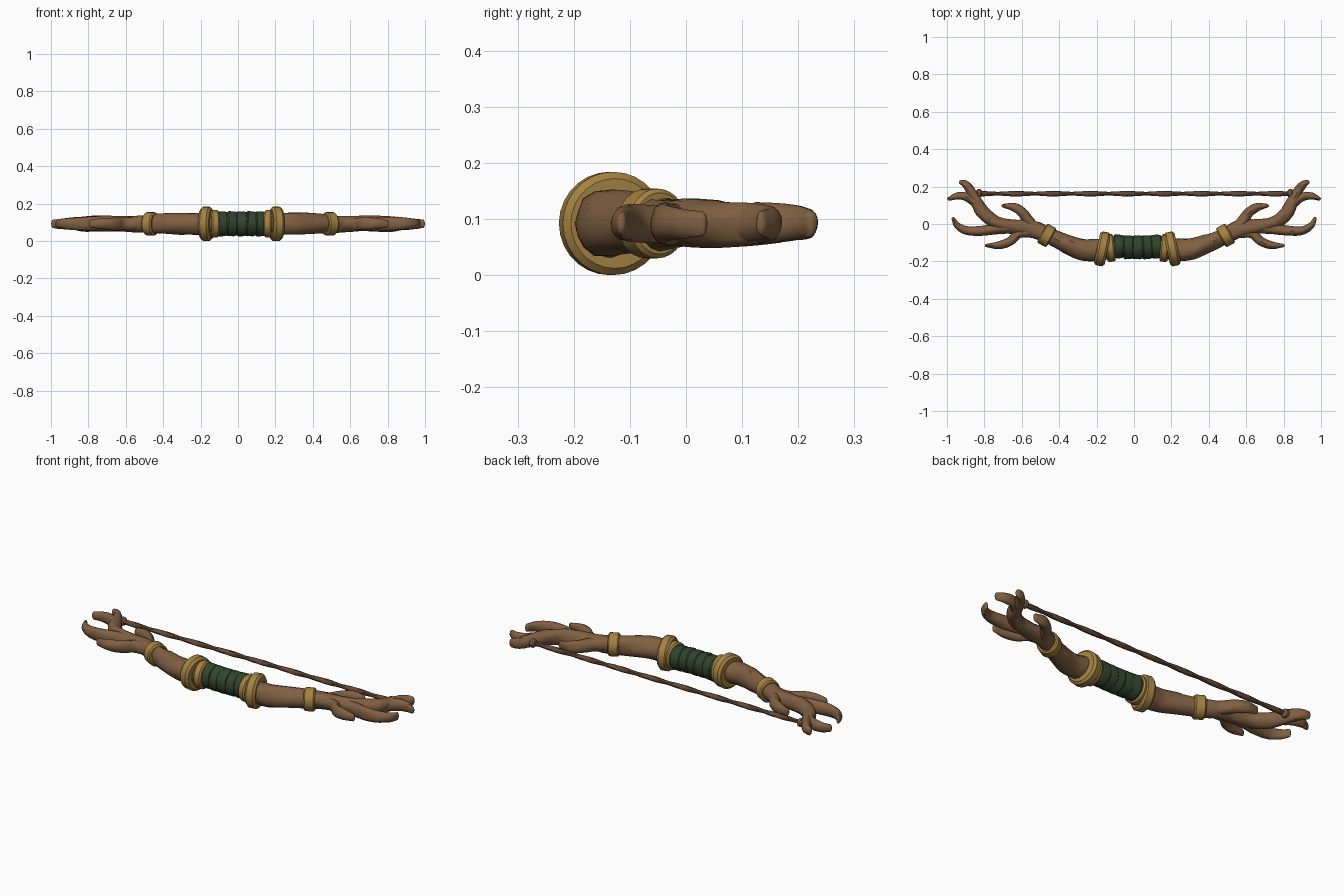
import bpy, bmesh, math, random
from mathutils import Vector

if "Cube" in bpy.data.objects:
    bpy.data.objects.remove(bpy.data.objects["Cube"])

random.seed(4)
ZC = 0.092          # height of the bow's flat centre plane


def material(name, rgb):
    m = bpy.data.materials.new(name)
    m.diffuse_color = (*rgb, 1)
    m.use_nodes = True
    m.node_tree.nodes["Principled BSDF"].inputs["Base Color"].default_value = m.diffuse_color
    return m


WOOD = material("brown wood", (0.215, 0.115, 0.054))
GOLD = material("old gold", (0.37, 0.225, 0.055))
GREEN = material("green leather", (0.030, 0.058, 0.026))
CORD = material("dark cord", (0.125, 0.066, 0.036))


def loft(name, rings, mat, closed=False, angle=35):
    """Skin a list of point rings; cap the ends or join last to first."""
    bm = bmesh.new()
    vs = [[bm.verts.new(p) for p in r] for r in rings]
    n = len(vs[0])
    pairs = list(zip(vs, vs[1:])) + ([(vs[-1], vs[0])] if closed else [])
    for a, b in pairs:
        for i in range(n):
            j = (i + 1) % n
            bm.faces.new((a[i], a[j], b[j], b[i]))
    if not closed:
        bm.faces.new(vs[0])
        bm.faces.new(vs[-1])
    bmesh.ops.recalc_face_normals(bm, faces=bm.faces[:])
    me = bpy.data.meshes.new(name)
    bm.to_mesh(me)
    bm.free()
    me.materials.append(mat)
    ob = bpy.data.objects.new(name, me)
    bpy.context.collection.objects.link(ob)
    bpy.ops.object.select_all(action='DESELECT')
    ob.select_set(True)
    bpy.context.view_layer.objects.active = ob
    bpy.ops.object.shade_smooth_by_angle(angle=math.radians(angle))
    return ob


def place(x, s):
    """Mirror x to a side; the grip sits slightly right of centre."""
    return s * x + 0.022 * (1 - abs(x))


def spline(pts, steps):
    """Catmull-Rom through (x, y, width, height) points."""
    p = [Vector(q) for q in pts]
    p = [2 * p[0] - p[1]] + p + [2 * p[-1] - p[-2]]
    out = []
    for i in range(1, len(p) - 2):
        a, b, c, d = p[i - 1:i + 3]
        for k in range(steps):
            t = k / steps
            out.append(0.5 * (2 * b + (c - a) * t + (2 * a - 5 * b + 4 * c - d) * t * t
                              + (3 * b - a - 3 * c + d) * t ** 3))
    return out + [p[-2]]


def branch(name, pts, s, groove=0.0, sides=16, steps=6):
    """Tapered oval branch in the bow plane with a rounded tip and carved grain."""
    q = spline([(place(x, s), y, w, h) for x, y, w, h in pts], steps)
    rings = []
    ph = random.random() * 6
    for i, v in enumerate(q):
        t = (q[min(i + 1, len(q) - 1)] - q[max(i - 1, 0)]).xy.normalized()
        nrm = Vector((-t.y, t.x))
        ring = []
        for k in range(sides):
            a = 2 * math.pi * k / sides
            r = 1 + 0.04 * math.sin(3 * a + i * 0.3 + ph)
            if (k + i // 5) % 5 == 0:
                r -= groove
            c = v.xy + nrm * v[2] * r * math.cos(a)
            ring.append(Vector((c.x, c.y, ZC + v[3] * r * math.sin(a))))
        rings.append(ring)
    # round off the tip
    mid = sum(rings[-1], Vector()) / sides
    fwd = Vector((t.x, t.y, 0)) * q[-1][2]
    base = rings[-1]
    for f, k in ((0.5, 0.8), (0.8, 0.4)):
        rings.append([mid + (p - mid) * k + fwd * f for p in base])
    return loft(name, rings, WOOD, angle=40)


def band(name, x, y, deg, profile, mat, s=1, sides=28, zs=1.0, lean=0.0):
    """Revolve a closed (along, radius) profile round the limb direction."""
    ang = math.radians(deg) * s
    ax = Vector((math.cos(ang), math.sin(ang), lean)).normalized()
    u = Vector((-ax.y, ax.x, 0)).normalized()
    w = ax.cross(u)
    c = Vector((place(x, s), y, ZC))
    rings = []
    for k in range(sides):
        a = 2 * math.pi * k / sides
        rings.append([c + ax * t + (u * math.cos(a) + w * math.sin(a) * zs) * r
                      for t, r in profile])
    return loft(name, rings, mat, closed=True)


def bevelled(half, inner, outer, b):
    return [(-half, inner), (-half, outer - b), (-half + b, outer),
            (half - b, outer), (half, outer - b), (half, inner)]


# branch paths: x, y, half width in plane, half height
LIMB = [(0.0, -0.125, .05, .055), (0.1, -0.123, .05, .055), (0.18, -0.135, .06, .06),
        (0.28, -0.138, .058, .060), (0.38, -0.103, .050, .056), (0.478, -0.06, .044, .050),
        (0.56, -0.025, .047, .044), (0.65, -0.015, .040, .042), (0.74, 0.005, .036, .043),
        (0.81, 0.058, .037, .042), (0.848, 0.125, .031, .038), (0.88, 0.185, .025, .033),
        (0.905, 0.213, .020, .028), (0.926, 0.223, .013, .024)]
TINES = {
    "upper_inner_tine": [(0.51, -.045, .03, .034), (0.565, .005, .031, .036), (0.605, .06, .027, .036),
                         (0.65, .090, .023, .032), (0.706, .098, .010, .022)],
    "lower_inner_tine": [(0.54, -.045, .03, .034), (0.62, -.050, .026, .034), (0.67, -.093, .024, .034),
                         (0.73, -.113, .021, .030), (0.793, -.115, .009, .020)],
    "lower_outer_tine": [(0.62, -.02, .03, .036), (0.72, -.024, .029, .038), (0.82, -.037, .027, .037),
                         (0.895, -.035, .023, .032), (0.945, -.008, .018, .027), (0.968, .030, .009, .022)],
    "outer_tine": [(0.79, .04, .026, .036), (0.842, .105, .026, .036), (0.895, .143, .023, .033),
                   (0.945, .150, .019, .028), (0.990, .134, .010, .022)],
}

for s, side in ((-1, "left"), (1, "right")):
    # wooden limb and antler tines
    branch(side + "_limb", LIMB, s, groove=0.07)
    for n, pts in TINES.items():
        branch(f"{side}_{n}", pts, s, groove=0.03)
    # gold bands
    band(side + "_large_band", 0.187, -0.133, 12, bevelled(.029, .05, .092, .012), GOLD, s)
    band(side + "_collar", 0.145, -0.128, -6, bevelled(.022, .045, .074, .008), GOLD, s)
    band(side + "_small_band", 0.478, -0.061, 29, bevelled(.029, .035, .058, .007), GOLD, s, zs=1.07)
    # knot where the cord meets the antler
    band(side + "_string_knot", 0.832, 0.164, 0,
         [(-.018, .002), (-.016, .013), (-.007, .023), (.007, .023), (.016, .013), (.018, .002)],
         WOOD, s, sides=12)

# overlapping leather wraps on the grip
for i in range(5):
    x = -0.102 + i * 0.051
    y = -0.125 + 0.45 * x * x
    band(f"grip_wrap_{i + 1}", x, y, (-5, 3, -3, 4, 5)[i],
         [(-.029, .04), (-.029, .059), (-.022, .064), (.012, .063), (.028, .057), (.028, .04)],
         GREEN, zs=1.05, lean=(0.05, -0.04, 0.06, -0.05, 0.03)[i])

# twisted bow string
rings = []
for i in range(121):
    x = -0.828 + 1.664 * i / 120
    rings.append([])
    for k in range(10):
        a = 2 * math.pi * k / 10
        r = 0.0125 + 0.0022 * math.cos(2 * (a - i * 0.22))
        rings[-1].append(Vector((x, 0.162 + r * math.cos(a), ZC + r * math.sin(a))))
loft("bow_string", rings, CORD)
